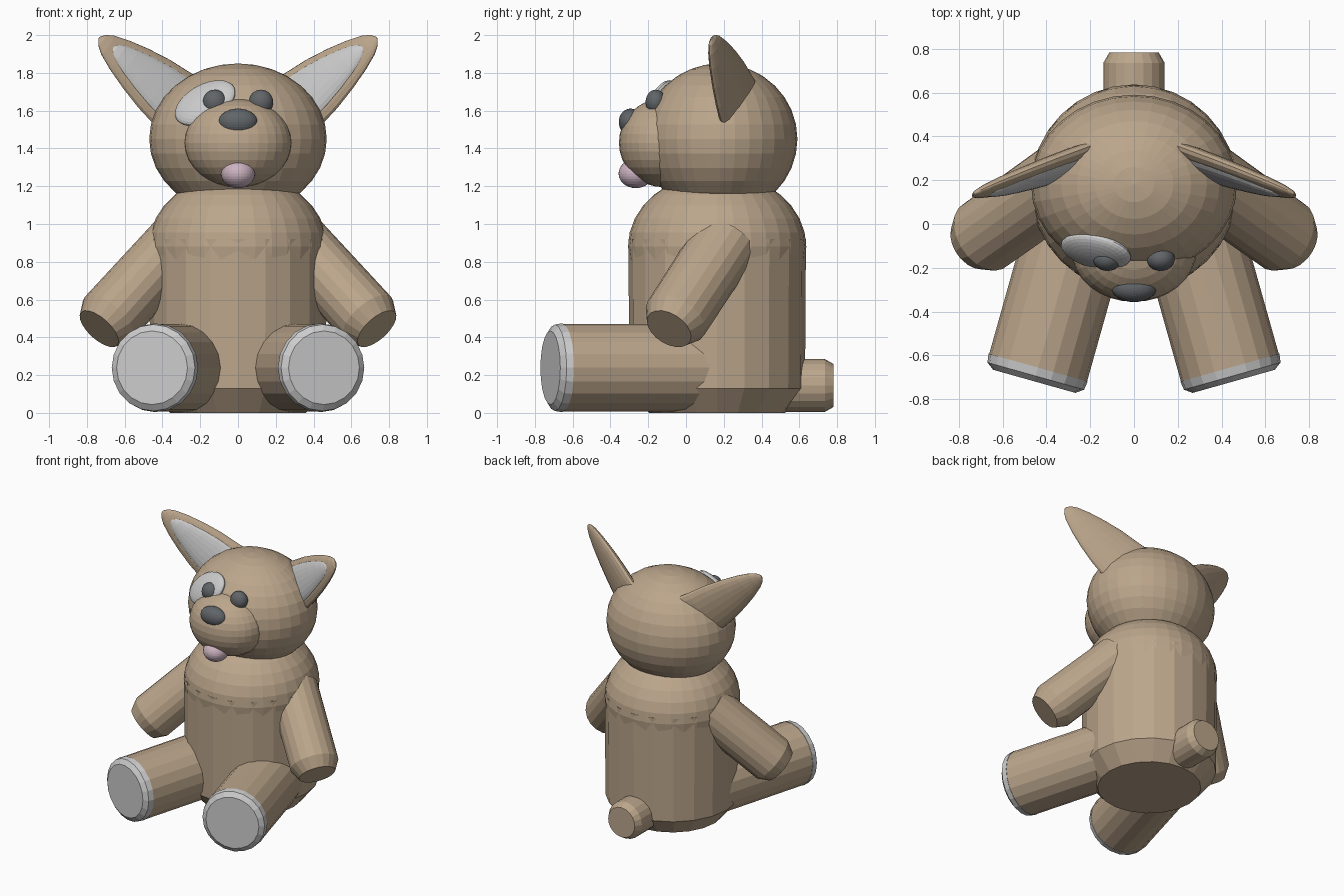
import bpy, bmesh
from math import sin, cos, pi
from mathutils import Vector, Matrix

if "Cube" in bpy.data.objects:
    bpy.data.objects.remove(bpy.data.objects["Cube"])


def material(name, rgb):
    m = bpy.data.materials.new(name)
    m.diffuse_color = (*rgb, 1)
    m.use_nodes = True
    m.node_tree.nodes["Principled BSDF"].inputs["Base Color"].default_value = m.diffuse_color
    return m


BROWN = material("brown_plush", (0.5, 0.38, 0.26))
DARK = material("dark_plastic", (0.12, 0.13, 0.14))
PINK = material("pink_felt", (0.6, 0.45, 0.53))


def finish(name, bm, mat):
    bmesh.ops.recalc_face_normals(bm, faces=bm.faces)
    me = bpy.data.meshes.new(name)
    bm.to_mesh(me)
    bm.free()
    ob = bpy.data.objects.new(name, me)
    bpy.context.collection.objects.link(ob)
    if mat:
        me.materials.append(mat)
    return ob


def frame(axis, side):
    """Rotation whose z is the axis and whose x lies towards side."""
    z = Vector(axis).normalized()
    x = Vector(side)
    x = (x - z * x.dot(z)).normalized()
    return Matrix((x, z.cross(x), z)).transposed()


def ball(name, centre, radii, mat=None, rot=None, seg=32, rings=16):
    bm = bmesh.new()
    bmesh.ops.create_uvsphere(bm, u_segments=seg, v_segments=rings, radius=1)
    m = Matrix.Translation(centre) @ (rot or Matrix.Identity(3)).to_4x4() @ Matrix.Diagonal((*radii, 1))
    bmesh.ops.transform(bm, matrix=m, verts=bm.verts)
    return finish(name, bm, mat)


def tube(name, origin, axis, side, profile, mat=None, sides=20):
    """Capped loft of ellipses; profile rows are (distance, rx, ry)."""
    bm = bmesh.new()
    rot, rings = frame(axis, side), []
    for d, rx, ry in profile:
        rings.append([bm.verts.new(Vector(origin) + rot @ Vector(
            (rx * cos(2 * pi * i / sides), ry * sin(2 * pi * i / sides), d))) for i in range(sides)])
    for a, b in zip(rings, rings[1:]):
        for i in range(sides):
            j = (i + 1) % sides
            bm.faces.new((a[i], a[j], b[j], b[i]))
    bm.faces.new(rings[0])
    bm.faces.new(rings[-1])
    return finish(name, bm, mat)


# Torso with chamfered base and domed shoulders
tube("body", (0, 0.165, 0), (0, 0, 1), (1, 0, 0),
     [(0, 0.36, 0.36), (0.13, 0.465, 0.465), (0.92, 0.47, 0.47)], BROWN)
ball("shoulders", (0, 0.165, 0.88), (0.472, 0.472, 0.39), BROWN)

# Head and face
ball("head", (0, 0.18, 1.45), (0.47, 0.41, 0.40), BROWN)
ball("muzzle", (0, -0.12, 1.43), (0.285, 0.235, 0.235), BROWN)
ball("nose", (0, -0.293, 1.54), (0.103, 0.063, 0.071), DARK)
ball("tongue", (0, -0.265, 1.267), (0.09, 0.092, 0.077), PINK)
normal = Vector((-0.82, -1.89, 1.25)).normalized()
ball("eye_patch", Vector((-0.18, -0.138, 1.65)) - normal * 0.018, (0.175, 0.12, 0.045),
     rot=frame(normal, (1, 0, 0.45)))

# Tail
tube("tail", (0, 0.5, 0.145), (0, 1, 0), (1, 0, 0),
     [(0, 0.14, 0.14), (0.235, 0.14, 0.14), (0.282, 0.113, 0.113)], BROWN)

for tag, s in (("left", -1), ("right", 1)):
    ball(tag + "_eye", (s * 0.122, -0.16, 1.645), (0.064, 0.054, 0.066), DARK)

    # Ear: flattened cone with a rounded tip, and a paler inner face
    base, tip = Vector((s * 0.345, 0.265, 1.66)), Vector((s * 0.735, 0.135, 1.985))
    axis = tip - base
    width = Vector((-s * 0.19, 0.14, 0.26))
    length = axis.length
    ear = [(-0.2, 0.2, 0.045), (0, 0.183, 0.05), (0.25, 0.165, 0.046), (0.5, 0.135, 0.04),
           (0.72, 0.1, 0.033), (0.88, 0.066, 0.024), (0.96, 0.038, 0.015), (1, 0.008, 0.004)]
    tube(tag + "_ear", base, axis, width, [(t * length, a, b) for t, a, b in ear], BROWN)
    front = axis.cross(width).normalized()
    front *= -1 if front.y > 0 else 1
    tube(tag + "_inner_ear", base + front * 0.022, axis, width,
         [(t * length * 0.84, a * 0.78, b * 0.8) for t, a, b in ear])

    # Arm: slanted cylinder with a chamfered paw
    tube(tag + "_arm", (s * 0.735, -0.09, 0.445), (-s * 0.607, 0.433, 0.667), (0, 1, 0),
         [(0, 0.13, 0.13), (0.08, 0.175, 0.17), (0.68, 0.18, 0.165)], BROWN)

    # Leg with a paler foot pad
    foot, back = (s * 0.455, -0.718, 0.239), (-s * 0.27, 0.96, 0)
    tube(tag + "_leg", foot, back, (0, 0, 1), [(0.05, 0.232, 0.232), (0.82, 0.232, 0.232)], BROWN)
    tube(tag + "_foot_pad", foot, back, (0, 0, 1),
         [(0, 0.195, 0.195), (0.025, 0.229, 0.229), (0.065, 0.235, 0.235)])
